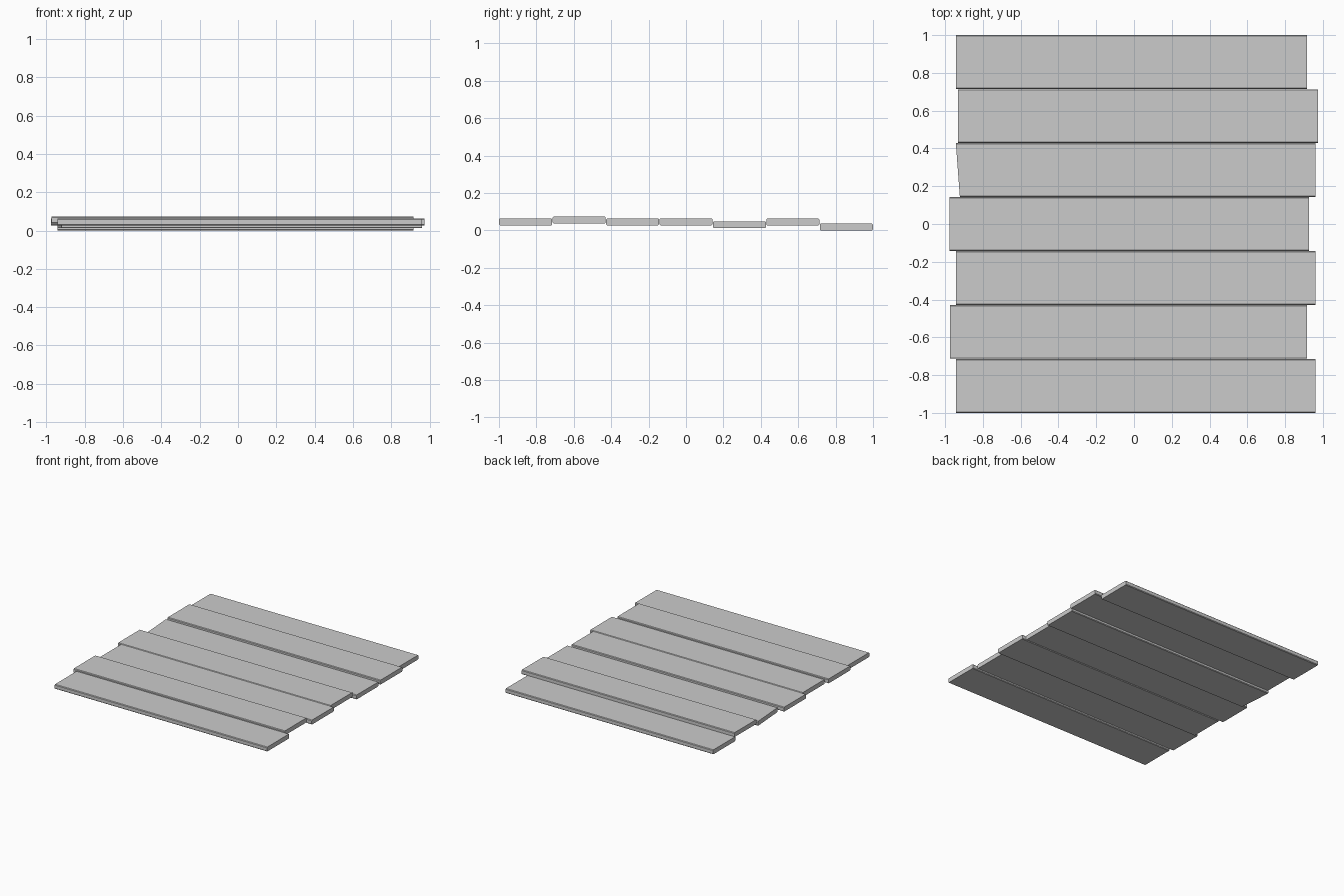
import bpy, bmesh

if "Cube" in bpy.data.objects:
    bpy.data.objects.remove(bpy.data.objects["Cube"])

PITCH = 2 / 7      # plank spacing along y
THICK = 0.036
CH = 0.005         # chamfer along the long edges

# front to back: left x at front, left x at back, right x, bottom z
planks = [
    (-0.943, -0.943, 0.960, 0.027),
    (-0.975, -0.975, 0.917, 0.037),
    (-0.943, -0.943, 0.960, 0.027),
    (-0.977, -0.977, 0.927, 0.027),
    (-0.922, -0.943, 0.960, 0.012),
    (-0.932, -0.932, 0.974, 0.027),
    (-0.943, -0.943, 0.917, 0.000),
]


def add_plank(i, left_front, left_back, right, z):
    y0, y1 = -1 + i * PITCH, -1 + (i + 1) * PITCH
    if i > 0:
        y0 += 0.001
    if i < len(planks) - 1:
        y1 -= 0.001
    bm = bmesh.new()
    bmesh.ops.create_cube(bm, size=1)
    for v in bm.verts:
        back, top = v.co.y > 0, v.co.z > 0
        left = left_back if back else left_front
        v.co = (right if v.co.x > 0 else left, y1 if back else y0, z + THICK * top)
    # chamfer only the edges running along the plank
    long_edges = [e for e in bm.edges if abs(e.verts[0].co.x - e.verts[1].co.x) > 1]
    bmesh.ops.bevel(bm, geom=long_edges, offset=CH, segments=1, affect='EDGES')
    bmesh.ops.recalc_face_normals(bm, faces=bm.faces)
    mesh = bpy.data.meshes.new(f"plank_{i + 1}")
    bm.to_mesh(mesh)
    bm.free()
    bpy.context.collection.objects.link(bpy.data.objects.new(f"plank_{i + 1}", mesh))


# floor of seven uneven planks
for i, p in enumerate(planks):
    add_plank(i, *p)
